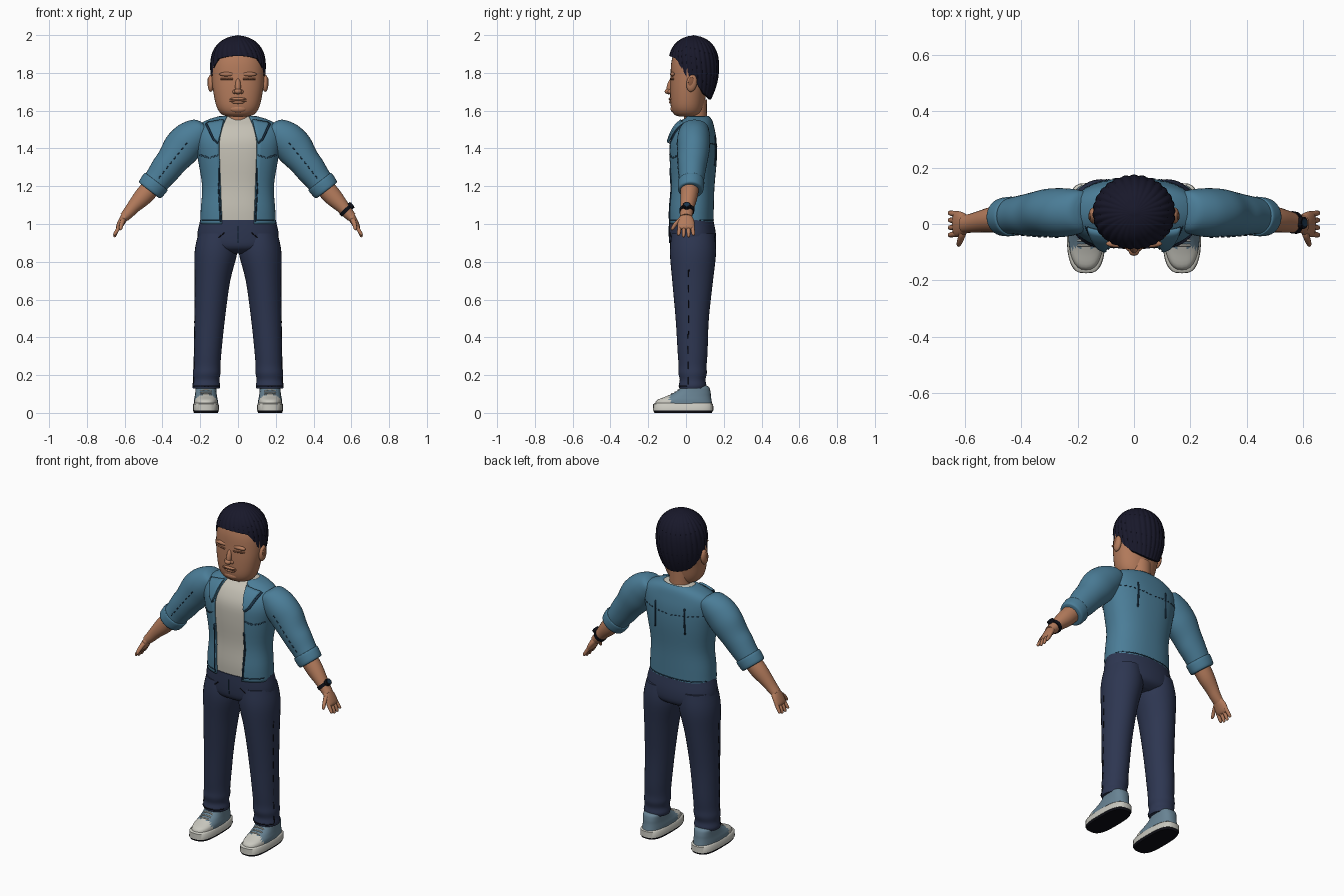
import bpy, bmesh
from math import sin, cos, pi, asin, radians
from mathutils import Vector, Matrix
from mathutils.bvhtree import BVHTree

if "Cube" in bpy.data.objects:
    bpy.data.objects.remove(bpy.data.objects["Cube"])


def material(name, *rgb):
    col = [(c / 255) ** 2.2 for c in rgb] + [1]
    m = bpy.data.materials.new(name)
    m.use_nodes = True
    m.diffuse_color = col
    bsdf = m.node_tree.nodes["Principled BSDF"]
    bsdf.inputs["Base Color"].default_value = col
    bsdf.inputs["Roughness"].default_value = 0.8
    return m


SKIN = material("skin", 178, 122, 92)
SHADE = material("dark skin", 138, 90, 66)
HAIR = material("hair", 30, 30, 46)
DENIM = material("jacket blue", 76, 124, 150)
SEAM = material("seam navy", 34, 56, 76)
SHIRT = material("shirt cream", 196, 192, 180)
PANTS = material("trouser navy", 49, 57, 82)
SHOE = material("shoe grey blue", 104, 130, 146)
RUBBER = material("rubber white", 200, 199, 190)
BLACK = material("black", 22, 22, 28)


def finish(name, bm, mats, angle=50):
    me = bpy.data.meshes.new(name)
    bm.to_mesh(me)
    bm.free()
    for m in mats:
        me.materials.append(m)
    for p in me.polygons:
        p.use_smooth = True
    me.set_sharp_from_angle(angle=radians(angle))
    ob = bpy.data.objects.new(name, me)
    bpy.context.collection.objects.link(ob)
    return ob


def smooth_rings(rings, steps):
    """Catmull-Rom blend between the given sections."""
    pts = [rings[0]] + list(rings) + [rings[-1]]
    out = []
    for i in range(1, len(pts) - 2):
        for k in range(steps):
            t = k / steps
            out.append([b + 0.5 * t * (c - a + t * (2 * a - 5 * b + 4 * c - d + t * (3 * (b - c) + d - a)))
                        for a, b, c, d in zip(*pts[i - 1:i + 3])])
    return out + [list(rings[-1])]


def loft(name, rings, mat, axis=(0, 0, 1), n=32, power=2.0, steps=4, rule=None, mats=None):
    """Skin sections (x, y, z, side radius, depth radius[, front gap])."""
    d = Vector(axis).normalized()
    b = Vector((0, 1, 0))
    a = b.cross(d)
    is_open = len(rings[0]) > 5
    bm, rows = bmesh.new(), []
    for r in smooth_rings(rings, steps):
        start = asin((r[5] / r[3]) ** (power / 2)) if is_open else 0
        row = []
        for j in range(n + is_open):
            th = start + (2 * pi - 2 * start) * j / n
            s, c = sin(th), -cos(th)
            u = abs(s) ** (2 / power) * (1 if s > 0 else -1)
            v = abs(c) ** (2 / power) * (1 if c > 0 else -1)
            row.append(bm.verts.new(Vector(r[:3]) + a * r[3] * u + b * r[4] * v))
        rows.append(row)
    for lo, hi in zip(rows, rows[1:]):
        for j in range(n):
            k = (j + 1) % len(lo)
            f = bm.faces.new((lo[j], lo[k], hi[k], hi[j]))
            if rule:
                f.material_index = rule(f.calc_center_median())
    if not is_open:
        bm.faces.new(rows[0][::-1])
        bm.faces.new(rows[-1])
    return finish(name, bm, mats or [mat])


def blob(name, loc, size, mat, tilt=0):
    bm = bmesh.new()
    m = Matrix.Translation(loc) @ Matrix.Rotation(tilt, 4, "X") @ Matrix.Diagonal((*size, 1))
    bmesh.ops.create_uvsphere(bm, u_segments=20, v_segments=12, radius=1, matrix=m)
    return finish(name, bm, [mat])


def on_surface(target, p, way, lift=0.0):
    me = target.data
    tree = BVHTree.FromPolygons([v.co for v in me.vertices], [p.vertices for p in me.polygons])
    way = Vector(way)
    hit = tree.ray_cast(Vector(p) - way * 2, way)[0]
    return hit - way * lift if hit else None


def seam(name, target, pts, way, mat=SEAM, width=0.003, dash=False):
    """A raised thread laid on a surface along a polyline."""
    path = []
    for p, q in zip(pts, pts[1:]):
        path += [on_surface(target, Vector(p).lerp(Vector(q), k / 16), way) for k in range(17)]
    path = [p for p in path if p]
    cu = bpy.data.curves.new(name, "CURVE")
    cu.dimensions, cu.bevel_depth, cu.bevel_resolution = "3D", width, 1
    for run in ([path[i:i + 2] for i in range(0, len(path) - 1, 2)] if dash else [path]):
        sp = cu.splines.new("POLY")
        sp.points.add(len(run) - 1)
        for pt, co in zip(sp.points, run):
            pt.co = (*co, 1)
    cu.materials.append(mat)
    bpy.context.collection.objects.link(bpy.data.objects.new(name, cu))


def flap(name, target, corners, lift, mat, n=8):
    """A cloth patch draped on a surface from the front."""
    a, b, c, d = [Vector((x, 0, z)) for x, z in corners]
    bm = bmesh.new()
    grid = [[bm.verts.new(on_surface(target, a.lerp(b, i / n).lerp(d.lerp(c, i / n), j / n), (0, 1, 0), lift)
                          or a.lerp(b, i / n)) for i in range(n + 1)] for j in range(n + 1)]
    for j in range(n):
        for i in range(n):
            bm.faces.new((grid[j][i], grid[j][i + 1], grid[j + 1][i + 1], grid[j + 1][i]))
    ob = finish(name, bm, [mat])
    ob.modifiers.new("thickness", "SOLIDIFY").thickness = lift
    ob.modifiers["thickness"].offset = 0


# Torso: cream shirt inside an open jacket
torso = [(0, .025, 1.0, .2, .12, .085), (0, .025, 1.08, .197, .122, .09), (0, .03, 1.2, .19, .121, .095),
         (0, .033, 1.34, .212, .13, .1), (0, .035, 1.44, .23, .127, .1), (0, .045, 1.51, .222, .105, .085),
         (0, .058, 1.55, .165, .08, .07), (0, .06, 1.572, .095, .06, .06)]
loft("shirt", [(x, y, z, a - .012, b - .012) for x, y, z, a, b, g in torso], SHIRT, power=2.3, n=48)
jacket = loft("jacket", torso, DENIM, power=2.3, n=48)
jacket.modifiers.new("cloth", "SOLIDIFY").thickness = .012
FRONT, BACK = (0, 1, 0), (0, -1, 0)
seam("back_yoke_seam", jacket, [(-.2, 0, 1.43), (0, 0, 1.41), (.2, 0, 1.43)], BACK, dash=True)
seam("back_hem_seam", jacket, [(-.19, 0, 1.022), (.19, 0, 1.022)], BACK)

# Neck and head
loft("neck", [(0, .05, 1.5, .066, .062), (0, .05, 1.57, .062, .06), (0, .045, 1.66, .065, .065)], SKIN)
head = loft("head", [(0, .01, 1.568, .045, .04), (0, .008, 1.58, .085, .07), (0, .007, 1.62, .113, .087),
                     (0, .013, 1.7, .131, .097), (0, .028, 1.78, .14, .11), (0, .038, 1.86, .138, .115),
                     (0, .04, 1.93, .11, .095), (0, .04, 1.965, .06, .06)], SKIN, n=40, power=2.2)
blob("nose_bridge", (0, -.083, 1.73), (.015, .018, .045), SKIN, radians(-14))
blob("nose_tip", (0, -.093, 1.702), (.02, .02, .015), SKIN)
blob("upper_lip", (0, -.081, 1.662), (.042, .011, .008), SKIN)
blob("lower_lip", (0, -.078, 1.645), (.036, .012, .009), SKIN)
blob("chin", (0, -.066, 1.61), (.045, .016, .02), SKIN)
seam("mouth_line", head, [(-.045, 0, 1.654), (.045, 0, 1.654)], FRONT, SHADE, .006)
for s, side in ((1, "left"), (-1, "right")):
    blob(side + "_nostril", (s * .018, -.083, 1.7), (.011, .014, .011), SKIN)
    blob(side + "_brow_ridge", (s * .055, -.07, 1.793), (.045, .014, .012), SKIN)
    seam(side + "_eye_crease", head, [(s * .025, 0, 1.768), (s * .09, 0, 1.768)], FRONT, SHADE, .005)
    blob(side + "_ear", (s * .144, .03, 1.745), (.017, .028, .046), SKIN, radians(-10))
    blob(side + "_ear_hollow", (s * .156, .027, 1.752), (.006, .015, .026), SHADE, radians(-10))

# Hair: ridged dome rising from a shaped hairline
hairline = [(-1, 1.66), (-.5, 1.69), (-.2, 1.73), (0, 1.78), (.25, 1.77), (.45, 1.82), (.7, 1.875), (1.01, 1.89)]


def hairline_height(c):
    for (c0, z0), (c1, z1) in zip(hairline, hairline[1:]):
        if c <= c1:
            return z0 + (z1 - z0) * max(0, c - c0) / (c1 - c0)


bm, rows = bmesh.new(), []
n, levels = 168, 18
for i in range(-1, levels):
    row = []
    t = sin(max(i, 0) / levels * pi / 2)
    for j in range(n):
        th = 2 * pi * j / n
        low = hairline_height(cos(th))
        z = low + (1.997 - low) * t
        u = (z - 1.83) / .167
        f = (1 - u ** 2.5) ** .5 if u > 0 else 1 - .3 * u * u
        f *= .965 + .04 * abs(sin(14 * th + 3 * t)) if i >= 0 else .86
        row.append(bm.verts.new((.147 * f * sin(th), .04 - .135 * f * cos(th), z)))
    rows.append(row)
for lo, hi in zip(rows, rows[1:]):
    for j in range(n):
        k = (j + 1) % n
        bm.faces.new((lo[j], lo[k], hi[k], hi[j]))
tip = bm.verts.new((0, .04, 2.0))
for j in range(n):
    bm.faces.new((rows[-1][j], rows[-1][(j + 1) % n], tip))
finish("hair", bm, [HAIR], 35)

# Hips
hips = loft("trouser_hips", [(0, .037, .845, .09, .07), (0, .037, .875, .195, .116), (0, .035, .94, .215, .124),
                             (0, .028, 1.02, .2, .117)], PANTS, power=2.2)
seam("fly_seam", hips, [(0, 0, .99), (0, 0, .9)], FRONT)

for s, side in ((1, "left"), (-1, "right")):
    def mirror(rings):
        return [(s * r[0], *r[1:]) for r in rings]

    # Jacket details
    for z0, z1, g0, g1 in ((1.01, 1.2, .087, .096), (1.2, 1.5, .096, .09)):
        seam(side + "_placket_edge", jacket, [(s * (g0 + .004), 0, z0), (s * (g1 + .006), 0, z1)], FRONT, width=.005)
    seam(side + "_pocket_seam", jacket, [(s * .105, 0, 1.365), (s * .15, 0, 1.35), (s * .2, 0, 1.365)], FRONT,
         width=.005, dash=True)
    seam(side + "_front_hem_seam", jacket, [(s * .09, 0, 1.022), (s * .19, 0, 1.022)], FRONT)
    collar = [(s * x, z) for x, z in ((.068, 1.553), (.105, 1.43), (.125, 1.45), (.165, 1.535))]
    flap(side + "_collar", jacket, collar, .012, DENIM)
    seam(side + "_collar_edge", jacket, [(s * .105, 0, 1.427), (s * .13, 0, 1.45), (s * .168, 0, 1.53)], FRONT,
         width=.006)

    # Sleeve with rolled cuff
    arm = (s * .61, 0, -.79)
    sleeve = loft(side + "_sleeve", mirror([
        (.175, .045, 1.525, .03, .04), (.185, .045, 1.512, .066, .07), (.225, .042, 1.478, .09, .083),
        (.265, .04, 1.44, .098, .087), (.305, .04, 1.393, .098, .085), (.35, .035, 1.333, .084, .079),
        (.385, .032, 1.288, .08, .073), (.42, .03, 1.242, .072, .067), (.455, .025, 1.196, .066, .062)]),
        DENIM, arm)
    loft(side + "_cuff", mirror([(.432, .027, 1.226, .069, .064), (.436, .027, 1.221, .077, .07),
                                 (.465, .025, 1.183, .073, .067), (.47, .025, 1.177, .06, .055)]), DENIM, arm)
    seam(side + "_sleeve_seam", sleeve, [(s * .27, 0, 1.43), (s * .43, 0, 1.23)], FRONT, dash=True)

    # Forearm and hand
    loft(side + "_forearm", mirror([(.44, .022, 1.215, .05, .05), (.5, .016, 1.148, .049, .046),
                                    (.55, .008, 1.095, .037, .038), (.578, .003, 1.062, .031, .034),
                                    (.603, 0, 1.035, .026, .032)]), SKIN, (s * .69, 0, -.72), 24)
    fingers = (s * .45, 0, -.89)
    loft(side + "_palm", mirror([(.592, 0, 1.05, .022, .028), (.612, 0, 1.018, .02, .043),
                                 (.631, 0, .984, .016, .045), (.637, 0, .972, .008, .038)]), SKIN, fingers, 20)
    for k, y in enumerate((-.034, -.011, .012, .034)):
        end = .94 if k in (0, 3) else .931
        loft(f"{side}_finger_{k + 1}", mirror([(.627, y, .988, .011, .011), (.645, y * 1.1, .958, .01, .01),
                                               (.654, y * 1.15, end + .004, .008, .008),
                                               (.656, y * 1.15, end, .003, .003)]), SKIN, fingers, 10, steps=2)
    loft(side + "_thumb", mirror([(.605, -.025, 1.03, .014, .014), (.616, -.055, 1.0, .012, .013),
                                  (.622, -.071, .975, .009, .01), (.624, -.074, .968, .003, .003)]),
         SKIN, fingers, 12, steps=2)

    # Trouser leg
    leg = loft(side + "_trouser_leg", mirror([
        (.168, .035, .128, .07, .069), (.168, .035, .145, .074, .073), (.168, .035, .175, .069, .068),
        (.166, .035, .21, .073, .075), (.164, .035, .25, .071, .074), (.161, .035, .32, .073, .079),
        (.15, .033, .5, .081, .088), (.135, .035, .7, .094, .108), (.117, .037, .85, .113, .122),
        (.11, .037, .95, .1, .113)]), PANTS)
    seam(side + "_outer_seam", leg, [(0, .01, .15), (0, .015, .8)], (-s, 0, 0), BLACK, dash=True)
    seam(side + "_pocket_curve", hips, [(s * .07, 0, .955), (s * .13, 0, .905), (s * .2, 0, .92)], FRONT, BLACK)
    seam(side + "_trouser_hem", leg, [(s * .1, 0, .143), (s * .236, 0, .143)], FRONT, BLACK)

    # Shoe: tread, sole, upper with toe cap, laces
    loft(side + "_tread", mirror([(.17, -.015, 0, .064, .152), (.17, -.015, .014, .068, .159)]), BLACK,
         power=3, steps=1)
    loft(side + "_sole", mirror([(.17, -.015, .012, .069, .16), (.17, -.015, .046, .068, .159),
                                 (.17, -.015, .052, .062, .15)]), RUBBER, power=3, steps=1)
    upper = loft(side + "_shoe_upper", mirror([
        (.17, -.013, .046, .064, .152), (.17, -.009, .068, .063, .144), (.17, .014, .088, .059, .118),
        (.17, .036, .11, .056, .094), (.17, .048, .135, .054, .075), (.17, .045, .145, .045, .062)]), SHOE,
        power=2.5, rule=lambda c: int(c.y < -.085), mats=[SHOE, RUBBER])
    for y in (-.075, -.058, -.041):
        seam(side + "_lace", upper, [(s * .14, y, 0), (s * .2, y, 0)], (0, 0, -1), RUBBER, .004)

# Watch on the left wrist
loft("watch_strap", [(.563, .006, 1.079, .038, .04), (.576, .004, 1.064, .036, .039)], BLACK, (.69, 0, -.72), 24, steps=1)
loft("watch_dial", [(.592, .004, 1.092, .02, .022), (.605, .004, 1.102, .019, .021)], BLACK, (.78, 0, .62), 20, steps=1)
loft("watch_face", [(.604, .004, 1.1015, .013, .014), (.607, .004, 1.1035, .013, .014)], SEAM, (.78, 0, .62), 20, steps=1)
